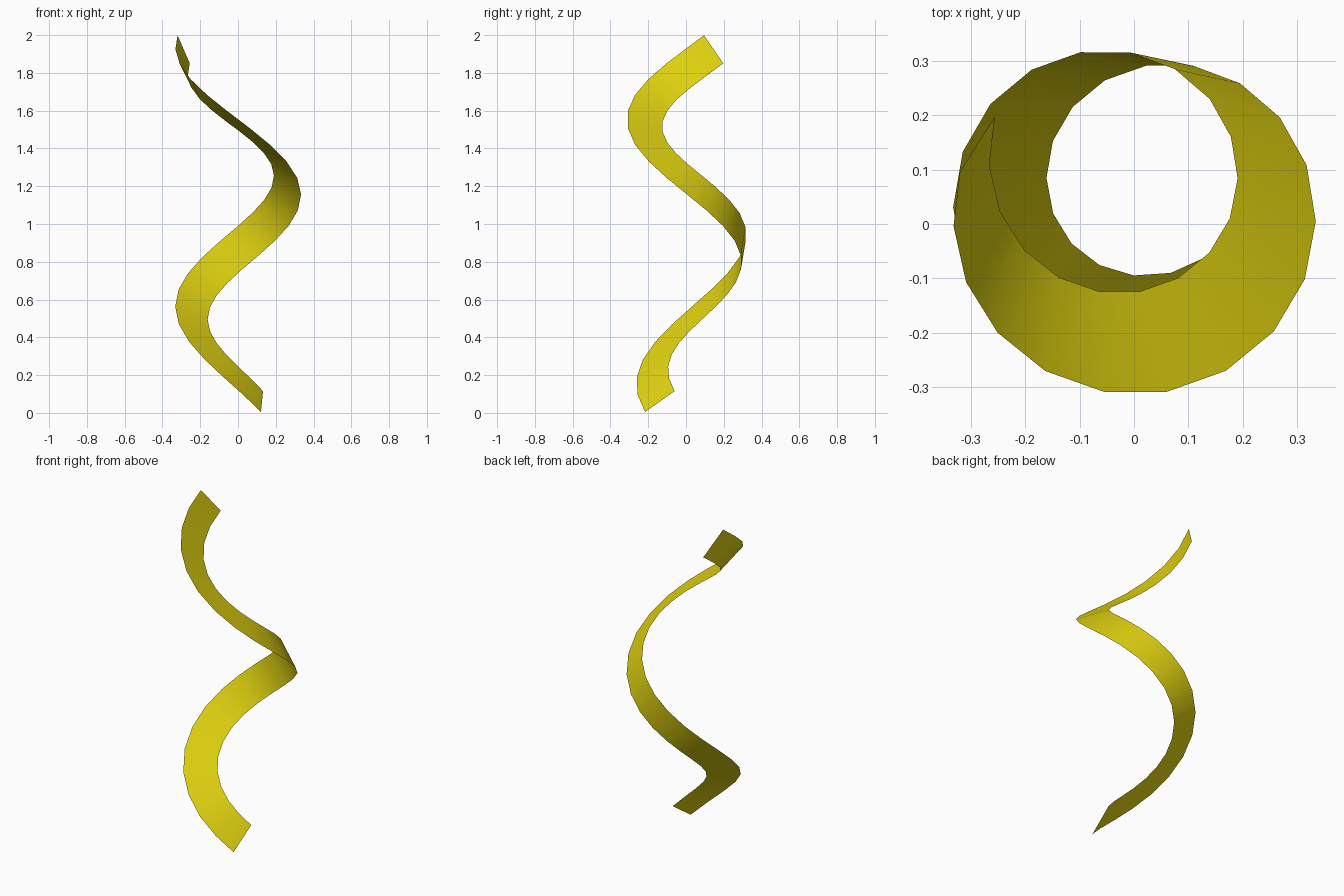
import bpy
import bmesh
from math import sin, cos, radians
from mathutils import Vector

default_cube = bpy.data.objects.get("Cube")
if default_cube:
    bpy.data.objects.remove(default_cube, do_unlink=True)

SEGMENTS = 25
HALF_WIDTH = 0.096
UP = Vector((0, 0, 1))

# Gently bowed axis that the ribbon winds around
axis_start = Vector((0.002, 0.078, 0.06))
axis_bend = Vector((0.025, 0.026, 1.05))
axis_end = Vector((-0.034, 0.054, 1.925))


def axis_point(t):
    """Point on the quadratic curve through the axis controls."""
    return axis_start.lerp(axis_bend, t).lerp(axis_bend.lerp(axis_end, t), t)


def ribbon_edges(t):
    """Both edge points of the twisted ribbon at fraction t of its length."""
    turn = radians(300 - 500 * t)
    twist = radians(-47.6 + 310 * t)
    radial = Vector((cos(turn), sin(turn), 0))
    forward = Vector((sin(turn), -cos(turn), 0))
    binormal = 0.78 * UP - 0.62 * forward
    centre = axis_point(t) + radial * (0.25 + 0.02 * t)
    across = (radial * cos(twist) + binormal * sin(twist)) * HALF_WIDTH
    return centre + across, centre - across


# Ribbon: a single open sheet, one quad per step
bm = bmesh.new()
rungs = [[bm.verts.new(p) for p in ribbon_edges(i / SEGMENTS)]
         for i in range(SEGMENTS + 1)]
for (a, b), (c, d) in zip(rungs, rungs[1:]):
    face = bm.faces.new((a, b, d, c))
    face.smooth = True

mesh = bpy.data.meshes.new("spiral_ribbon")
bm.to_mesh(mesh)
bm.free()
ribbon = bpy.data.objects.new("spiral_ribbon", mesh)
bpy.context.collection.objects.link(ribbon)

# Yellow material
yellow = bpy.data.materials.new("yellow")
yellow.use_nodes = True
colour = (0.74, 0.64, 0.005, 1)
yellow.diffuse_color = colour
shader = next(n for n in yellow.node_tree.nodes if n.type == "BSDF_PRINCIPLED")
shader.inputs["Base Color"].default_value = colour
mesh.materials.append(yellow)
